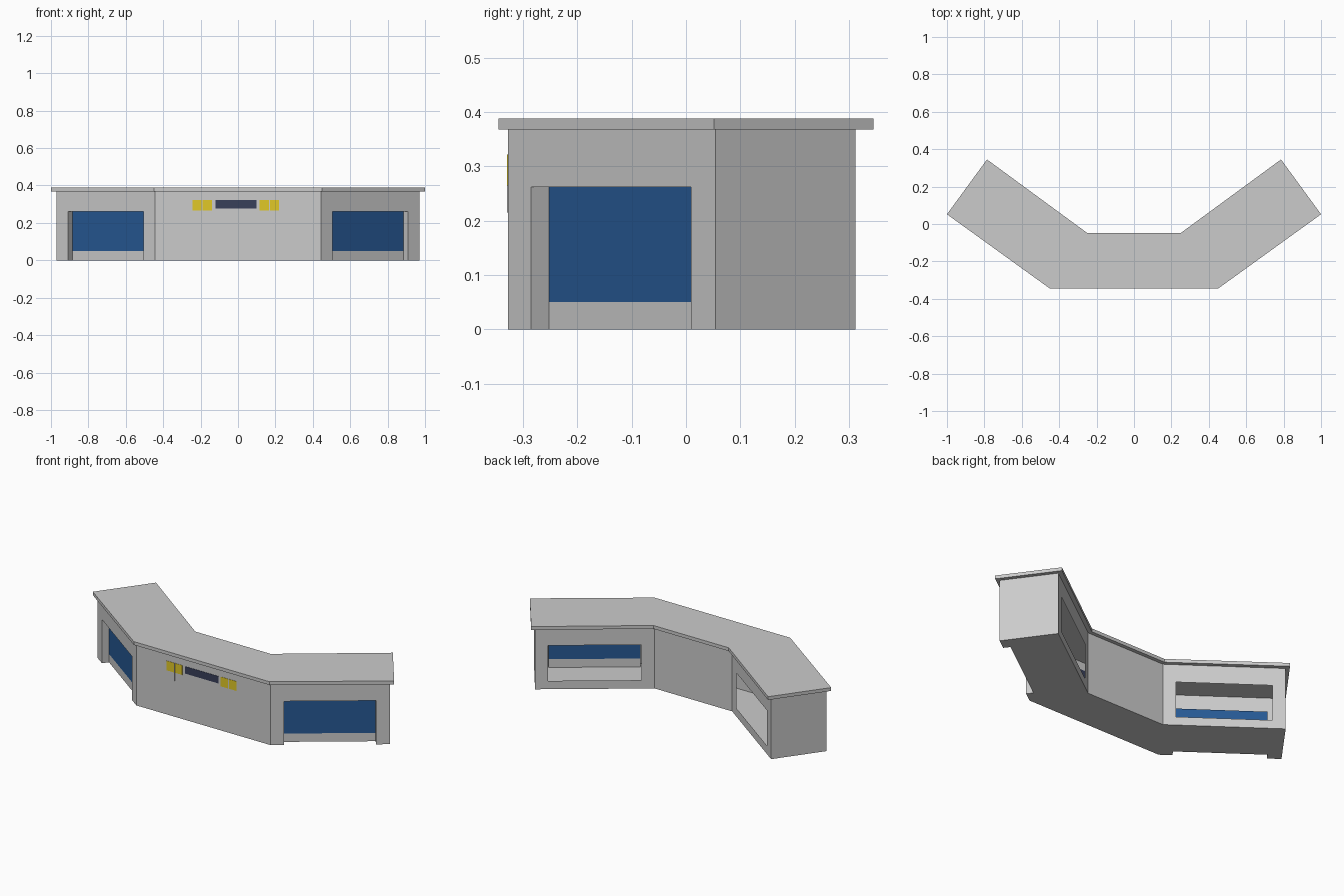
import bpy, bmesh, math

if "Cube" in bpy.data.objects:
    bpy.data.objects.remove(bpy.data.objects["Cube"])

ANG = math.radians(36)
U = (math.cos(ANG), math.sin(ANG))
N = (-math.sin(ANG), math.cos(ANG))
L, D, H = 0.65, 0.319, 0.368      # wing length, depth, wall height
S0, S1, REC = 0.073, 0.573, 0.04  # front recess span and depth
B0, B1 = 0.07, 0.58               # rear opening span
Z0, Z1 = 0.05, 0.262              # panel and rear opening heights


def wing(s, d):
    """Plan point on the right wing: s along its front, d inward."""
    return (0.445 + s * U[0] + d * N[0], -0.328 + s * U[1] + d * N[1])


def material(name, color):
    m = bpy.data.materials.new(name)
    m.diffuse_color = (*color, 1)
    m.use_nodes = True
    m.node_tree.nodes["Principled BSDF"].inputs["Base Color"].default_value = m.diffuse_color
    return m


def finish(bm, name, mat=None, mirror=False):
    bmesh.ops.remove_doubles(bm, verts=bm.verts, dist=1e-4)
    bmesh.ops.recalc_face_normals(bm, faces=bm.faces)
    me = bpy.data.meshes.new(name)
    bm.to_mesh(me)
    bm.free()
    ob = bpy.data.objects.new(name, me)
    bpy.context.collection.objects.link(ob)
    if mat:
        me.materials.append(mat)
    if mirror:
        ob.modifiers.new("Mirror", "MIRROR").use_clip = True
    return ob


def face(bm, pts):
    return bm.faces.new([bm.verts.new(p) for p in pts])


def wall(bm, a, b, z0, z1):
    face(bm, [(*a, z0), (*b, z0), (*b, z1), (*a, z1)])


def box(name, x0, x1, y0, y1, z0, z1, mat=None):
    bm = bmesh.new()
    f = face(bm, [(x0, y0, z0), (x1, y0, z0), (x1, y1, z0), (x0, y1, z0)])
    r = bmesh.ops.extrude_face_region(bm, geom=[f])
    for v in r["geom"]:
        if isinstance(v, bmesh.types.BMVert):
            v.co.z = z1
    # extrusion drops the base face's partner only if it is still needed
    if not any(all(abs(v.co.z - z0) < 1e-6 for v in q.verts) for q in bm.faces):
        bmesh.ops.holes_fill(bm, edges=bm.edges)
    return finish(bm, name, mat)


blue = material("panel_blue", (0.02, 0.10, 0.30))
yellow = material("sign_yellow", (0.75, 0.58, 0.02))
dark = material("sign_dark", (0.04, 0.05, 0.10))

# Hollow desk body: right half of thin walls and floor, mirrored
bm = bmesh.new()
back_y = wing(0, D)[1]
wall(bm, (0, -0.328), wing(0, 0), 0, H)
wall(bm, wing(0, 0), wing(S0, 0), 0, H)
wall(bm, wing(S0, 0), wing(S1, 0), Z1, H)
wall(bm, wing(S1, 0), wing(L, 0), 0, H)
wall(bm, wing(L, 0), wing(L, D), 0, H)
# recess sides, soffit and kick strip
wall(bm, wing(S0, 0), wing(S0, REC), 0, Z1)
wall(bm, wing(S1, REC), wing(S1, 0), 0, Z1)
face(bm, [(*wing(s, d), Z1) for s, d in
          ((S0, 0), (S1, 0), (S1, REC), (S0, REC))])
wall(bm, wing(S0, REC), wing(S1, REC), 0, Z0)
# rear walls around the storage opening
wall(bm, wing(L, D), wing(B1, D), 0, H)
wall(bm, wing(B1, D), wing(B0, D), 0, Z0)
wall(bm, wing(B1, D), wing(B0, D), Z1, H)
wall(bm, wing(B0, D), wing(0, D), 0, H)
wall(bm, wing(0, D), (0, back_y), 0, H)
# floor with recess notch
plan = [(0, -0.328), wing(0, 0), wing(S0, 0), wing(S0, REC), wing(S1, REC),
        wing(S1, 0), wing(L, 0), wing(L, D), wing(0, D), (0, back_y)]
face(bm, [(*p, 0) for p in plan])
finish(bm, "desk_body", mirror=True)

# Blue front panels
bm = bmesh.new()
wall(bm, wing(S0, REC), wing(S1, REC), Z0, Z1)
finish(bm, "front_panel", blue, mirror=True)

# Overhanging counter top
right = [(0.45, -0.345), (1.0, 0.052), (0.786, 0.345), (0.25, -0.048)]
outline = right + [(-x, y) for x, y in reversed(right)]
bm = bmesh.new()
low = [bm.verts.new((x, y, H)) for x, y in outline]
top = [bm.verts.new((x, y, H + 0.02)) for x, y in outline]
bm.faces.new(low[::-1])
bm.faces.new(top)
for i in range(len(outline)):
    j = (i + 1) % len(outline)
    bm.faces.new([low[i], low[j], top[j], top[i]])
finish(bm, "counter_top")

# Plain front signs: centre plate and a pair of yellow leaves on a thin post
box("centre_plate", -0.12, 0.10, -0.3295, -0.327, 0.278, 0.321, dark)
for side, cx in (("left", -0.192), ("right", 0.168)):
    box(side + "_sign_leaf_a", cx - 0.052, cx - 0.003, -0.3295, -0.327, 0.265, 0.322, yellow)
    box(side + "_sign_leaf_b", cx + 0.003, cx + 0.052, -0.3295, -0.327, 0.265, 0.322, yellow)
    box(side + "_sign_post", cx - 0.002, cx + 0.002, -0.3295, -0.327, 0.215, 0.322)
